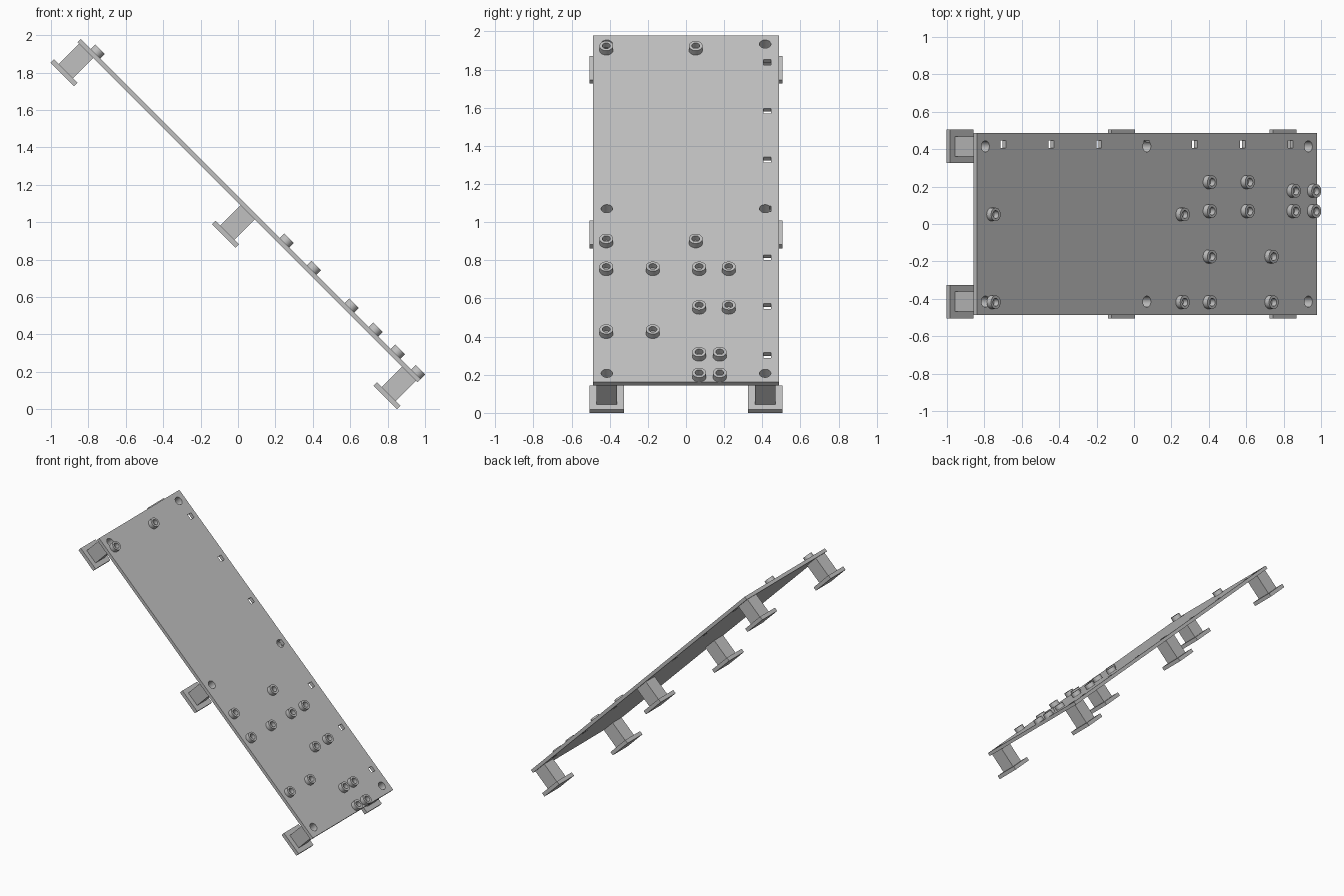
import bpy, bmesh, math
from mathutils import Matrix, Vector

if "Cube" in bpy.data.objects:
    bpy.data.objects.remove(bpy.data.objects["Cube"], do_unlink=True)

grey = bpy.data.materials.new("plain_grey")
grey.use_nodes = True
grey.diffuse_color = (0.53, 0.53, 0.53, 1)
grey.node_tree.nodes["Principled BSDF"].inputs["Base Color"].default_value = grey.diffuse_color

# Parts are laid out flat (x along the board, z out of it), then tilted by this
TILT = Matrix.Translation((0.06, 0, 1.062)) @ Matrix.Rotation(math.radians(45), 4, 'Y')
LENGTH, WIDTH, THICK = 2.57, 0.974, 0.025
TOP = THICK / 2
FEET = [(u, y) for u in (-1.221, 0, 1.221) for y in (-0.415, 0.415)]


def finish(name, bm):
    bmesh.ops.recalc_face_normals(bm, faces=bm.faces)
    mesh = bpy.data.meshes.new(name)
    bm.to_mesh(mesh)
    bm.free()
    mesh.transform(TILT)
    mesh.materials.append(grey)
    obj = bpy.data.objects.new(name, mesh)
    bpy.context.collection.objects.link(obj)
    return obj


def box(bm, center, size):
    m = Matrix.Translation(center) @ Matrix.Diagonal((*size, 1))
    bmesh.ops.create_cube(bm, size=1, matrix=m)


def cylinder(bm, center, radius, depth):
    bmesh.ops.create_cone(bm, cap_ends=True, segments=32, radius1=radius, radius2=radius,
                          depth=depth, matrix=Matrix.Translation(center))


def lathe(bm, center, profile):
    c = Vector(center)
    verts = [bm.verts.new(c + Vector((r, 0, z))) for r, z in profile]
    edges = [bm.edges.new(pair) for pair in zip(verts, verts[1:])]
    ring = bmesh.ops.spin(bm, geom=verts + edges, cent=c, axis=(0, 0, 1),
                          angle=math.tau, steps=32)
    bmesh.ops.remove_doubles(bm, verts=bm.verts, dist=0.0005)


def select_only(obj):
    bpy.ops.object.select_all(action='DESELECT')
    obj.select_set(True)
    bpy.context.view_layer.objects.active = obj


def cut(obj, cutter):
    select_only(obj)
    mod = obj.modifiers.new("cut", 'BOOLEAN')
    mod.operation, mod.solver, mod.object = 'DIFFERENCE', 'EXACT', cutter
    bpy.ops.object.modifier_apply(modifier=mod.name)


def smooth(obj):
    select_only(obj)
    bpy.ops.object.shade_smooth_by_angle(angle=math.radians(30))


# Cutters: screw holes above each foot, square slots along one edge
bm = bmesh.new()
for u, y in FEET:
    cylinder(bm, (u, y, 0), 0.03, 0.16)
hole_cutter = finish("hole_cutter", bm)

bm = bmesh.new()
for k in range(-3, 4):
    box(bm, (k * 0.362, 0.427, 0), (0.04, 0.04, 0.1))
slot_cutter = finish("slot_cutter", bm)

# Board
bm = bmesh.new()
box(bm, (0, 0, 0), (LENGTH, WIDTH, THICK))
board = finish("board", bm)
cut(board, hole_cutter)
cut(board, slot_cutter)
smooth(board)

# Feet: square stem with a wider square base
BASE, BOTTOM = 0.028, -0.193
stem_height = -TOP - BOTTOM - BASE
for i, (u, y) in enumerate(FEET):
    bm = bmesh.new()
    box(bm, (u, y, -TOP - stem_height / 2), (0.107, 0.107, stem_height))
    stem = finish(f"foot_stem_{i + 1}", bm)
    cut(stem, hole_cutter)
    smooth(stem)
    bm = bmesh.new()
    box(bm, (u, y, BOTTOM + BASE / 2), (0.178, 0.18, BASE))
    finish(f"foot_base_{i + 1}", bm)

for cutter in (hole_cutter, slot_cutter):
    bpy.data.objects.remove(cutter, do_unlink=True)

# Hollow standoffs, in rows across the board
A, B, C, D, E, F = -0.418, -0.174, 0.051, 0.069, 0.177, 0.224
ROWS = [(-1.175, (A, C)), (0.255, (A, C)), (0.461, (A, B, D, F)), (0.747, (D, F)),
        (0.927, (A, B)), (1.095, (D, E)), (1.249, (D, E))]
HEIGHT, OUTER, INNER = 0.033, 0.036, 0.021
for r, (u, ys) in enumerate(ROWS):
    for s, y in enumerate(ys):
        bm = bmesh.new()
        lathe(bm, (u, y, TOP), [(OUTER, 0), (OUTER, HEIGHT), (INNER, HEIGHT), (INNER, 0),
                                (OUTER, 0)])
        smooth(finish(f"standoff_{r + 1}_{s + 1}", bm))
